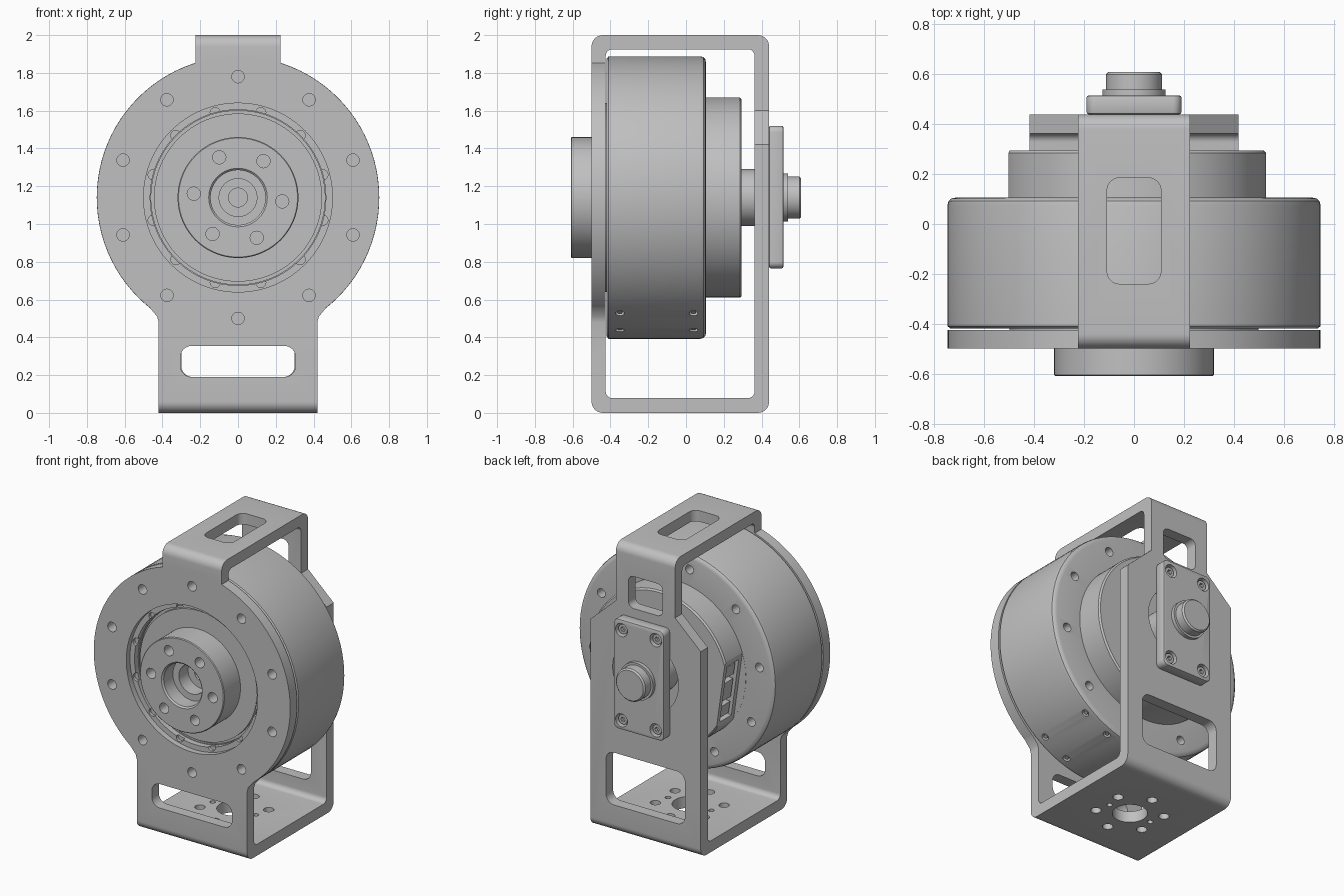
import bpy, bmesh
from math import sin, cos, pi, radians
from mathutils import Matrix, Vector

if "Cube" in bpy.data.objects:
    bpy.data.objects.remove(bpy.data.objects["Cube"])

CZ = 1.14  # height of the motor axis

metal = bpy.data.materials.new("grey metal")
metal.use_nodes = True
metal.diffuse_color = (0.53, 0.53, 0.53, 1)
metal.node_tree.nodes["Principled BSDF"].inputs["Base Color"].default_value = (0.53, 0.53, 0.53, 1)


# ---- helpers ----
def circle(cx, cy, r, n=32):
    return [(cx + r * cos(2 * pi * i / n), cy + r * sin(2 * pi * i / n)) for i in range(n)]


def rrect(u0, u1, v0, v1, r, n=8):
    pts = []
    corners = [(u1 - r, v1 - r), (u0 + r, v1 - r), (u0 + r, v0 + r), (u1 - r, v0 + r)]
    for k, (cu, cv) in enumerate(corners):
        for i in range(n + 1):
            a = pi / 2 * (k + i / n)
            pts.append((cu + r * cos(a), cv + r * sin(a)))
    return pts


def polar(r, deg):
    return r * cos(radians(deg)), CZ + r * sin(radians(deg))


def bolt_circle(r, hole, start, count):
    return [circle(*polar(r, start + 360 * k / count), hole, 20) for k in range(count)]


def add_prism(bm, pts, axis, a, b):
    place = {"x": lambda u, v, w: (w, u, v),
             "y": lambda u, v, w: (u, w, v),
             "z": lambda u, v, w: (u, v, w)}[axis]
    lo = [bm.verts.new(place(u, v, a)) for u, v in pts]
    hi = [bm.verts.new(place(u, v, b)) for u, v in pts]
    bm.faces.new(lo)
    bm.faces.new(hi[::-1])
    for i in range(len(pts)):
        j = (i + 1) % len(pts)
        bm.faces.new((lo[i], hi[i], hi[j], lo[j]))


def make(name, bm):
    bmesh.ops.recalc_face_normals(bm, faces=bm.faces)
    mesh = bpy.data.meshes.new(name)
    bm.to_mesh(mesh)
    bm.free()
    mesh.materials.append(metal)
    ob = bpy.data.objects.new(name, mesh)
    bpy.context.collection.objects.link(ob)
    return ob


def prisms(name, *items):
    bm = bmesh.new()
    for item in items:
        add_prism(bm, *item)
    return make(name, bm)


def lathe(name, profile, n=96):
    """Turn (radius, y) points around the motor axis."""
    bm = bmesh.new()
    vs = [bm.verts.new((r, y, CZ)) for r, y in profile]
    es = [bm.edges.new(p) for p in zip(vs, vs[1:])]
    bmesh.ops.spin(bm, geom=vs + es, cent=(0, 0, CZ), axis=(0, 1, 0),
                   angle=2 * pi, steps=n, use_merge=True)
    bmesh.ops.remove_doubles(bm, verts=bm.verts, dist=0.0001)
    return make(name, bm)


def boolean(ob, other, op="DIFFERENCE"):
    m = ob.modifiers.new("bool", "BOOLEAN")
    m.operation, m.solver, m.object = op, "EXACT", other
    bpy.context.view_layer.objects.active = ob
    bpy.ops.object.modifier_apply(modifier=m.name)
    bpy.data.objects.remove(other)


def cut(ob, *items):
    boolean(ob, prisms("cutter", *items))


# ---- bracket: rounded loop, trimmed to its outline, with the front disc ----
bracket = prisms("bracket", (rrect(-0.5, 0.44, 0, 2, 0.06), "x", -0.42, 0.42))
cut(bracket, (rrect(-0.425, 0.363, 0.078, 1.925, 0.035), "x", -1, 1))
half = [(0.5, -0.1), (0.5, 1.34), (0.42, 1.42), (0.225, 1.6), (0.225, 2.1)]
half[0:2] = [(0.42, -0.1)]
outline = half + [(-x, z) for x, z in reversed(half)]
boolean(bracket, prisms("trim", (outline, "y", -1, 1)), "INTERSECT")
boolean(bracket, prisms("disc", (circle(0, CZ, 0.747, 128), "y", -0.5, -0.425)), "UNION")
# fillets where the disc meets the foot
for s in (-1, 1):
    web = [(s * 0.3, 0.48), (s * 0.42, 0.48), (s * 0.428, 0.51), (s * 0.47, 0.56), (s * 0.3, 0.62)]
    boolean(bracket, prisms("web", (web, "y", -0.5, -0.425)), "UNION")

front = [circle(0, CZ, 0.5, 96), rrect(-0.305, 0.305, 0.19, 0.355, 0.06)]
front += bolt_circle(0.64, 0.033, 90, 10)
back = [rrect(-0.13, 0.13, 1.58, 1.8, 0.04), rrect(-0.3, 0.3, 0.19, 0.55, 0.06),
        circle(0, CZ, 0.25, 64)]
base = [circle(0, -0.04, 0.11, 40)]
base += [circle(s * 0.165, -0.04, 0.018, 16) for s in (-1, 1)]
for k in range(6):
    a = radians(30 + 60 * k)
    base.append(circle(0.215 * cos(a), -0.04 + 0.215 * sin(a), 0.033, 20))
cut(bracket, *[(p, "y", -0.6, -0.4) for p in front],
    *[(p, "y", 0.3, 0.5) for p in back],
    *[(p, "z", -0.1, 0.15) for p in base],
    (rrect(-0.108, 0.108, -0.24, 0.185, 0.05), "z", 1.9, 2.1))

# ---- motor drum with its smaller rear housing ----
drum = lathe("drum", [
    (0, -0.3), (0.2, -0.3), (0.2, -0.43), (0.445, -0.43), (0.445, -0.405), (0.46, -0.405),
    (0.46, -0.42), (0.735, -0.42), (0.748, -0.41), (0.748, 0.075), (0.744, 0.092),
    (0.733, 0.102), (0.715, 0.106), (0.53, 0.106), (0.53, 0.285), (0.52, 0.295), (0, 0.295)])
cut(drum, *[(p, "y", 0.03, 0.2) for p in bolt_circle(0.64, 0.03, 27, 10)])

# flat on the rear housing, with a socket recess and connectors
D = Vector((cos(radians(188)), sin(radians(188))))
T = Vector((-D.y, D.x))


def flat_box(d0, d1, t0, t1):
    corners = [(d0, t0), (d1, t0), (d1, t1), (d0, t1)]
    return [tuple(D * d + T * t + Vector((0, CZ))) for d, t in corners]


cut(drum, (flat_box(0.475, 0.7, -0.4, 0.4), "y", 0.107, 0.4))
cut(drum, (flat_box(0.42, 0.6, -0.2, 0.2), "y", 0.14, 0.265))
prisms("connectors", *[(flat_box(0.41, 0.462, t - w, t + w), "y", 0.155, 0.25)
                       for t, w in ((-0.14, 0.04), (0, 0.065), (0.14, 0.04))])

# small side screws in shallow pockets low on the drum
pockets, screws = bmesh.new(), bmesh.new()
for deg in (-55, -70):
    for y in (-0.35, 0.04):
        x, z = polar(0.745, deg)
        n = Vector((cos(radians(deg)), 0, sin(radians(deg))))
        turn = n.to_track_quat("Z", "Y").to_matrix().to_4x4()
        for bm, r, depth, out in ((pockets, 0.023, 0.05, 0), (screws, 0.013, 0.03, -0.018)):
            bmesh.ops.create_cone(bm, cap_ends=True, segments=16, radius1=r, radius2=r, depth=depth,
                                  matrix=Matrix.Translation(Vector((x, y, z)) + n * out) @ turn)
boolean(drum, make("pockets", pockets))
make("side_screws", screws)

# ---- scalloped retaining ring inside the front opening ----
ring = lathe("retaining_ring", [(0.465, -0.415), (0.5, -0.415), (0.5, -0.46),
                                (0.465, -0.46), (0.465, -0.415)])
cut(ring, *[(p, "y", -0.5, -0.44) for p in bolt_circle(0.465, 0.027, 15, 12)])

# ---- output hub ----
hub = lathe("output_hub", [
    (0, -0.31), (0.19, -0.31), (0.19, -0.425), (0.32, -0.425), (0.32, -0.605), (0.315, -0.61),
    (0.155, -0.61), (0.145, -0.6), (0.145, -0.5), (0.1, -0.5), (0.1, -0.4),
    (0.05, -0.4), (0.05, -0.34), (0, -0.34)])
cut(hub, *[(p, "y", -0.7, -0.5) for p in bolt_circle(0.235, 0.035, -5, 6)])

# ---- rear bearing plate, its bolts and the shaft ----
plate = prisms("bearing_plate", (rrect(-0.19, 0.19, 0.765, 1.52, 0.035), "y", 0.44, 0.515))
bevel = plate.modifiers.new("edge", "BEVEL")
bevel.width, bevel.segments, bevel.limit_method = 0.008, 2, "ANGLE"
bevel.angle_limit = radians(60)
bpy.context.view_layer.objects.active = plate
bpy.ops.object.modifier_apply(modifier="edge")
spots = [(sx * 0.13, CZ + sz * 0.31) for sx in (-1, 1) for sz in (-1, 1)]
cut(plate, *[(circle(x, z, 0.045, 24), "y", 0.47, 0.6) for x, z in spots])
bolts = prisms("plate_bolts", *[(circle(x, z, 0.033, 24), "y", 0.46, 0.5) for x, z in spots])
cut(bolts, *[(circle(x, z, 0.017, 6), "y", 0.48, 0.6) for x, z in spots])

lathe("shaft", [(0, 0.28), (0.15, 0.28), (0.15, 0.44), (0.127, 0.445), (0.127, 0.54),
                (0.112, 0.54), (0.112, 0.6), (0.102, 0.61), (0, 0.61)], 64)

# ---- smooth curved faces, keep edges crisp ----
bpy.ops.object.select_all(action="DESELECT")
for ob in bpy.context.collection.objects:
    if ob.type == "MESH" and metal.name in ob.data.materials:
        ob.select_set(True)
        bpy.context.view_layer.objects.active = ob
bpy.ops.object.shade_smooth_by_angle(angle=radians(30))
